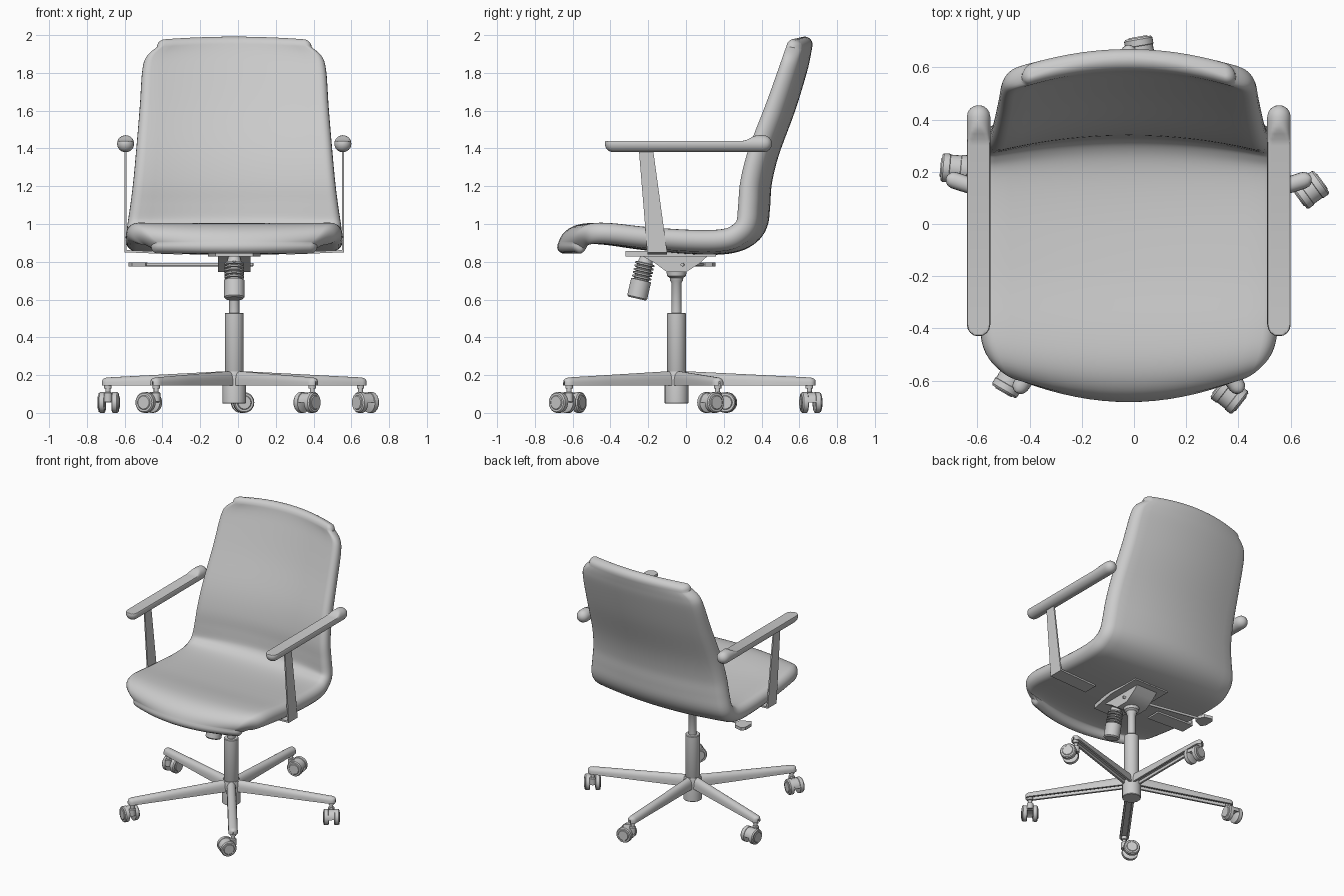
import bpy, bmesh
from math import sin, cos, pi, radians
from mathutils import Matrix, Vector

cube = bpy.data.objects.get("Cube")
if cube:
    bpy.data.objects.remove(cube, do_unlink=True)

mat = bpy.data.materials.new("light_grey")
mat.use_nodes = True
GREY = (0.6, 0.6, 0.6, 1)
mat.diffuse_color = GREY
mat.node_tree.nodes["Principled BSDF"].inputs["Base Color"].default_value = GREY

CX, CY = -0.02, -0.05      # column axis
HALF = 0.575               # half width of seat and arm spacing


def finish(name, bm, matrix=None):
    bmesh.ops.recalc_face_normals(bm, faces=bm.faces)
    mesh = bpy.data.meshes.new(name)
    bm.to_mesh(mesh)
    bm.free()
    if matrix:
        mesh.transform(matrix)
    mesh.materials.append(mat)
    mesh.shade_smooth()
    mesh.set_sharp_from_angle(angle=radians(35))
    obj = bpy.data.objects.new(name, mesh)
    bpy.context.collection.objects.link(obj)
    return obj


def loft(name, rings, matrix=None):
    """Skin a list of closed rings and cap both ends."""
    bm = bmesh.new()
    rows = [[bm.verts.new(p) for p in ring] for ring in rings]
    n = len(rows[0])
    for a, b in zip(rows, rows[1:]):
        for i in range(n):
            j = (i + 1) % n
            bm.faces.new((a[i], a[j], b[j], b[i]))
    bm.faces.new(rows[0])
    bm.faces.new(rows[-1])
    return finish(name, bm, matrix)


def lathe(name, profile, matrix, n=32):
    """Revolve (radius, height) pairs about local z."""
    rings = [[(r * cos(2 * pi * i / n), r * sin(2 * pi * i / n), z) for i in range(n)]
             for r, z in profile]
    return loft(name, rings, matrix)


def prism(name, outline, vec, start):
    """Extrude an outline of 3D points along vec."""
    v, s = Vector(vec), Vector(start)
    return loft(name, [[Vector(p) + s for p in outline], [Vector(p) + s + v for p in outline]])


def spline(points, steps=5):
    """Catmull-Rom interpolation of equal-length tuples."""
    pts = [points[0]] + points + [points[-1]]
    out = []
    for a, b, c, d in zip(pts, pts[1:], pts[2:], pts[3:]):
        for k in range(steps):
            t = k / steps
            out.append([q + t / 2 * (r - p + t * (2 * p - 5 * q + 4 * r - s + t * (3 * (q - r) + s - p)))
                        for p, q, r, s in zip(a, b, c, d)])
    return out + [list(points[-1])]


# Shell: centre line y, z, half width, side shift in y and z, half thickness
stations = [
    (-0.645, 0.88, 0.44, 0.09, 0, 0.037),
    (-0.61, 0.925, 0.51, 0.075, 0, 0.047),
    (-0.54, 0.948, 0.55, 0.05, 0, 0.054),
    (-0.42, 0.945, 0.57, 0.02, 0.005, 0.056),
    (-0.2, 0.915, HALF, 0, 0.015, 0.056),
    (0.05, 0.895, HALF, 0, 0.02, 0.057),
    (0.22, 0.9, HALF, -0.02, 0.02, 0.058),
    (0.32, 0.935, 0.57, -0.05, 0.015, 0.058),
    (0.375, 1.0, 0.565, -0.065, 0, 0.057),
    (0.39, 1.1, 0.55, -0.07, 0, 0.056),
    (0.4, 1.22, 0.535, -0.07, 0, 0.055),
    (0.44, 1.38, 0.52, -0.07, 0, 0.054),
    (0.53, 1.62, 0.5, -0.07, 0, 0.052),
    (0.595, 1.82, 0.487, -0.07, -0.01, 0.048),
    (0.617, 1.9, 0.465, -0.07, -0.015, 0.044),
    (0.628, 1.95, 0.41, -0.065, -0.015, 0.042),
]
path = spline(stations)


def shell_ring(s, ty, tz, ext=0, squash=1, inset=0):
    y, z, w, dy, dz, h = s
    y, z, w, h = y + ty * ext, z + tz * ext, w - inset, h * squash
    flat = w - h
    top = [(flat * (k / 8 - 1), h) for k in range(16)]
    arc = [(flat + h * sin(pi * k / 10), h * cos(pi * k / 10)) for k in range(10)]
    half = top + arc
    ring = []
    for x, o in half + [(-x, -o) for x, o in half]:
        v = (x / w) ** 2
        ring.append((CX + x, y - tz * o + dy * v, z + ty * o + dz * v))
    return ring


rings = []
last = len(path) - 1
for i, s in enumerate(path):
    a, b = path[max(i - 1, 0)], path[min(i + 1, last)]
    t = Vector((b[0] - a[0], b[1] - a[1])).normalized()
    ends = [radians(d) for d in (20, 40, 58, 72, 83)]
    caps = [shell_ring(s, t.x, t.y, s[5] * sin(e) * (1 if i else -1), cos(e),
                       s[5] * (1 - cos(e))) for e in ends]
    ring = shell_ring(s, t.x, t.y)
    if i == 0:
        rings += caps[::-1] + [ring]
    elif i == last:
        rings += [ring] + caps
    else:
        rings.append(ring)
loft("seat_shell", rings)

# Armrests with flattened tops, struts and underseat plates
R = 0.045
for side, label in ((1, "left"), (-1, "right")):
    x0 = CX + side * HALF
    y_front, y_back = -0.43, 0.455
    arcs = [R * (1 - cos(radians(a))) for a in (8, 25, 45, 65, 90)]
    ys = [y_front + a for a in arcs] + [0.3, 0.325, 0.345, 0.36, 0.375, 0.39] + \
         [y_back - a for a in arcs[::-1]]
    rings = []
    for y in ys:
        d = min(y - y_front, y_back - y, R)
        r = (R * R - (R - d) ** 2) ** 0.5
        k = min(max((y - 0.3) / 0.08, 0), 1)
        lid = 0.015 + (R - 0.015) * k * k * (3 - 2 * k)
        rings.append([(x0 + r * cos(2 * pi * i / 32), y,
                       1.425 + min(r * sin(2 * pi * i / 32), lid)) for i in range(32)])
    loft(label + "_armrest", rings)
    prism(label + "_arm_strut",
          [(0, -0.25, 1.4), (0, -0.175, 1.4), (0, -0.1, 0.85), (0, -0.205, 0.85)],
          (0.01, 0, 0), (x0 - 0.005, 0, 0))
    prism(label + "_arm_plate",
          [(0, -0.205, 0.85), (0, -0.1, 0.85), (0, -0.1, 0.862), (0, -0.205, 0.862)],
          (-side * 0.3, 0, -0.012), (x0, 0, 0))

# Tilt mechanism under the seat
prism("mechanism_body",
      [(0, -0.24, 0.835), (0, 0.12, 0.835), (0, 0.07, 0.79), (0, 0, 0.745),
       (0, -0.1, 0.745), (0, -0.16, 0.79)], (0.17, 0, 0), (CX - 0.085, 0, 0))
prism("mechanism_plate",
      [(-0.1, -0.32, 0), (0.1, -0.32, 0), (0.14, -0.1, 0), (0.14, 0.16, 0),
       (-0.14, 0.16, 0), (-0.14, -0.1, 0)], (0, 0, 0.03), (CX, 0, 0.828))


def rod(name, start, end, radius):
    a, d = Vector(start), Vector(end) - Vector(start)
    m = Matrix.Translation(a) @ d.to_track_quat("Z", "Y").to_matrix().to_4x4()
    lathe(name, [(radius, 0), (radius, d.length)], m, 16)


rod("height_lever", (0.08, -0.02, 0.785), (-0.5, 0.09, 0.785), 0.009)
prism("lever_paddle", [(-0.58, 0.06, 0), (-0.56, 0.03, 0), (-0.49, 0.06, 0), (-0.48, 0.1, 0),
                       (-0.5, 0.14, 0), (-0.56, 0.155, 0), (-0.58, 0.13, 0)],
      (0, 0, 0.022), (0, 0, 0.774))

# Tension knob: smooth grip below ribbed bellows, leaning forward
knob = [(0.046, 0), (0.054, 0.008), (0.054, 0.1), (0.04, 0.102)]
for k in range(5):
    z = 0.108 + k * 0.018
    knob += [(0.04, z), (0.052, z + 0.003), (0.052, z + 0.011), (0.04, z + 0.014)]
knob += [(0.03, 0.23)]
lathe("tension_knob", knob,
      Matrix.Translation((CX, -0.26, 0.605)) @ Matrix.Rotation(radians(-13), 4, "X"))

# Column
AXIS = Matrix.Translation((CX, CY, 0))
lathe("gas_column", [(0.045, 0.2), (0.05, 0.21), (0.05, 0.525), (0.046, 0.53), (0.027, 0.53),
                     (0.027, 0.69), (0.034, 0.7), (0.036, 0.715), (0.05, 0.725), (0.055, 0.76)], AXIS)
lathe("base_hub", [(0.06, 0.05), (0.0625, 0.053), (0.0625, 0.19), (0.055, 0.22)], AXIS)

# Five legs with channelled undersides, each with a swivelled twin-wheel caster
LEG, BASE, HW = 0.735, 0.145, 0.032
for leg, trail in ((18, -54), (90, 10), (162, 85), (234, 150), (306, 232)):
    turn = AXIS @ Matrix.Rotation(radians(leg), 4, "Z")
    rings = []
    for r in [0.0, 0.2, 0.45] + [LEG - HW * (1 - sin(radians(a))) for a in (0, 25, 45, 65, 82)]:
        d = min(LEG - r, HW)
        k = (HW * HW - (HW - d) ** 2) ** 0.5 / HW
        height = (0.078 - 0.05 * r) * (0.6 + 0.4 * k)
        arch = [(r, HW * k * cos(pi * i / 14), BASE + height * sin(pi * i / 14) ** 0.6)
                for i in range(15)]
        g = HW * k * 0.55
        rings.append(arch + [(r, -g, BASE), (r, -g, BASE + 0.02), (r, g, BASE + 0.02), (r, g, BASE)])
    loft("base_leg", rings, turn)

    post = turn @ Vector((LEG - HW, 0, 0))
    pivot = Matrix.Translation(post) @ Matrix.Rotation(radians(trail), 4, "Z")
    lathe("caster_post", [(0.013, 0.07), (0.013, 0.128), (0.02, 0.13), (0.02, BASE + 0.01)], pivot, 16)
    axle = pivot @ Matrix.Translation((0.045, 0, 0.055)) @ Matrix.Rotation(pi / 2, 4, "X")
    wheel = [(0.034, 0.057), (0.038, 0.053), (0.049, 0.053), (0.055, 0.046), (0.055, 0.022), (0.048, 0.018)]
    for s in (1, -1):
        lathe("caster_wheel", [(r, s * z) for r, z in wheel], axle, 28)
    # Half-round bridge between the wheels
    bridge = [(0.052 * cos(pi * i / 12), 0.052 * sin(pi * i / 12)) for i in range(13)]
    bridge += [(-0.03, 0.012), (0.03, 0.012)]
    loft("caster_hood", [[(x, y, z) for x, y in bridge] for z in (-0.03, 0.03)], axle)
    # Swivel socket joining post and hood
    lathe("caster_socket", [(0.022, 0.06), (0.022, 0.105), (0.016, 0.11)], pivot, 16)
